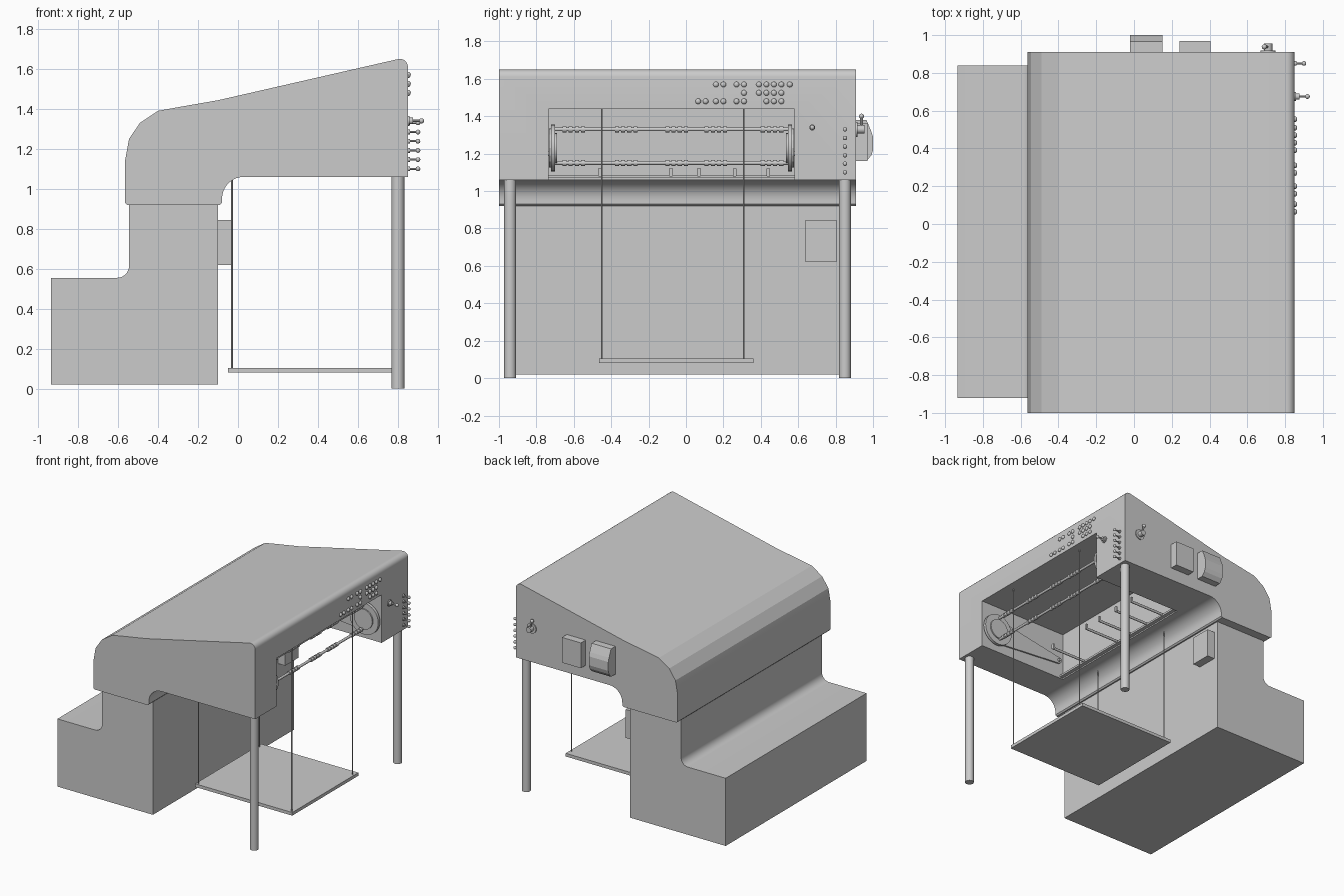
import bpy, bmesh, math
from mathutils import Vector

if "Cube" in bpy.data.objects:
    bpy.data.objects.remove(bpy.data.objects["Cube"])


def finish(name, bm, smooth=False):
    bmesh.ops.recalc_face_normals(bm, faces=bm.faces)
    me = bpy.data.meshes.new(name)
    bm.to_mesh(me)
    bm.free()
    ob = bpy.data.objects.new(name, me)
    bpy.context.collection.objects.link(ob)
    if smooth:
        bpy.ops.object.select_all(action='DESELECT')
        ob.select_set(True)
        bpy.context.view_layer.objects.active = ob
        bpy.ops.object.shade_smooth_by_angle(angle=math.radians(35))
    return ob


def prism(name, pts, a, b, axis='y', smooth=False):
    # extrude an (x, z) outline along y, or a (y, z) outline along x
    bm = bmesh.new()
    put = (lambda p, d: (p[0], d, p[1])) if axis == 'y' else (lambda p, d: (d, p[0], p[1]))
    f = bm.faces.new([bm.verts.new(put(p, a)) for p in pts])
    ex = bmesh.ops.extrude_face_region(bm, geom=[f])['geom']
    d = Vector((0, b - a, 0)) if axis == 'y' else Vector((b - a, 0, 0))
    bmesh.ops.translate(bm, vec=d, verts=[v for v in ex if isinstance(v, bmesh.types.BMVert)])
    return finish(name, bm, smooth)


def box(name, x0, x1, y0, y1, z0, z1):
    return prism(name, [(x0, z0), (x1, z0), (x1, z1), (x0, z1)], y0, y1)


def rod(name, p, q, r, seg=16):
    p, q = Vector(p), Vector(q)
    bm = bmesh.new()
    bmesh.ops.create_cone(bm, cap_ends=True, segments=seg, radius1=r, radius2=r, depth=(q - p).length)
    bm.transform((q - p).to_track_quat('Z', 'Y').to_matrix().to_4x4())
    bmesh.ops.translate(bm, vec=(p + q) / 2, verts=bm.verts)
    return finish(name, bm, True)


def ball(name, c, r, sx=1.0):
    bm = bmesh.new()
    bmesh.ops.create_uvsphere(bm, u_segments=12, v_segments=8, radius=r)
    bmesh.ops.scale(bm, vec=(sx, 1, 1), verts=bm.verts)
    bmesh.ops.translate(bm, vec=c, verts=bm.verts)
    return finish(name, bm, True)


def arc(cx, cz, r, a0, a1, n=8):
    return [(cx + r * math.cos(math.radians(a0 + (a1 - a0) * i / n)),
             cz + r * math.sin(math.radians(a0 + (a1 - a0) * i / n))) for i in range(n + 1)]


# Stepped base
prism("base_body", [(-.935, .02), (-.10, .02), (-.10, .93), (-.545, .93)]
      + arc(-.605, .615, .06, 0, -90) + [(-.935, .555)], -.92, .84, smooth=True)

# Overhanging hood with a work opening cut from its front and underside
hood = prism("hood", [(-.555, .92), (-.565, .93), (-.565, 1.14), (-.545, 1.25), (-.49, 1.33),
                      (-.40, 1.39), (-.29, 1.41), (-.10, 1.443)]
             + arc(.81, 1.61, .04, 103, 0, 6) + [(.85, 1.06), (.03, 1.06)]
             + arc(.03, .95, .11, 100, 180, 8) + [(-.08, .93), (-.09, .92)], -1, .91)
cutter = box("opening_cutter", .07, .95, -.735, .58, 1.0, 1.44)
mod = hood.modifiers.new("opening", 'BOOLEAN')
mod.operation, mod.solver, mod.object = 'DIFFERENCE', 'EXACT', cutter
bpy.ops.object.select_all(action='DESELECT')
hood.select_set(True)
bpy.context.view_layer.objects.active = hood
bpy.ops.object.modifier_apply(modifier=mod.name)
bpy.data.objects.remove(cutter)
bpy.ops.object.shade_smooth_by_angle(angle=math.radians(18))

# Front legs
for y in (-.94, .85):
    rod("front_leg", (.80, y, 0), (.80, y, 1.07), .032, 24)

# Hanging platform and its cables
box("platform", -.05, .80, -.465, .36, .08, .105)
for y in (-.45, .31):
    for x, top in ((-.03, 1.06), (.785, 1.44)):
        rod("platform_cable", (x, y, .10), (x, y, top), .004, 8)

# Swinging carriage: end discs, tapered arms, two cross rods with collars
for y, s in ((-.735, 1), (.58, -1)):
    rod("end_disc", (.72, y + s * .012, 1.23), (.72, y + s * .035, 1.23), .125, 32)
    rod("disc_hub", (.72, y + s * .03, 1.23), (.72, y + s * .045, 1.23), .08, 24)
    prism("carriage_arm", arc(.72, 1.23, .105, -88, 88) + arc(.12, 1.20, .025, 94, 266),
          y + s * .002, y + s * .014)
    rod("arm_pivot", (.12, y, 1.20), (.12, y + s * .03, 1.20), .012)
for z in (1.33, 1.15):
    rod("cross_rod", (.71, -.71, z), (.71, .555, z), .010)
    for mid in (-.60, -.32, -.05, .16, .46):
        for k in (-1.5, -.5, .5, 1.5):
            y = mid + k * .033
            rod("rod_collar", (.71, y - .011, z), (.71, y + .011, z), .016)

# Lower guide bar and support fingers in the opening
box("guide_bar", .07, .10, -.735, .58, 1.07, 1.085)
for y in (-.46, -.08, .07, .26, .44):
    rod("support_finger", (.06, y, 1.085), (.40, y, 1.085), .010, 12)
    box("finger_tip", .385, .40, y - .01, y + .01, 1.08, 1.12)

# Push buttons on the front panel
rows = {1.57: (.16, .20, .27, .31, .39, .43, .47, .51, .555),
        1.525: (.31, .39, .43, .47, .51),
        1.48: (.065, .105, .16, .20, .27, .31, .43, .47, .51)}
for z, ys in rows.items():
    for y in ys:
        ball("push_button", (.853, y, z), .015, .75)

# Column of small knobs
for i in range(6):
    z = 1.10 + i * .046
    rod("knob_collar", (.845, .85, z), (.86, .85, z), .012, 12)
    rod("knob_stem", (.85, .85, z), (.90, .85, z), .005, 8)
    ball("knob_ball", (.90, .85, z), .012)

# Large control lever
rod("lever_flange", (.845, .675, 1.34), (.858, .675, 1.34), .025)
rod("lever_boss", (.85, .675, 1.34), (.875, .675, 1.34), .016)
rod("lever_stem", (.87, .675, 1.34), (.92, .675, 1.34), .006, 8)
ball("lever_ball", (.918, .675, 1.34), .013)

# Side valve
rod("valve_flange", (.71, .905, 1.33), (.71, .918, 1.33), .04, 20)
rod("valve_body", (.71, .91, 1.33), (.71, .955, 1.33), .022)
rod("valve_handle", (.71, .938, 1.33), (.69, .938, 1.40), .007, 8)
ball("valve_grip", (.69, .938, 1.40), .014)

# Side boxes: a plain one and one with a bulged cover
box("side_box", .24, .405, .905, .97, 1.16, 1.36)
prism("bulged_side_box", [(.905, 1.16), (.965, 1.16), (.99, 1.19), (1.0, 1.22), (1.0, 1.29),
                          (.99, 1.32), (.965, 1.38), (.905, 1.38)], -.02, .15, 'x')

# Junction box on the base
box("junction_box", -.105, -.035, .64, .805, .62, .845)
